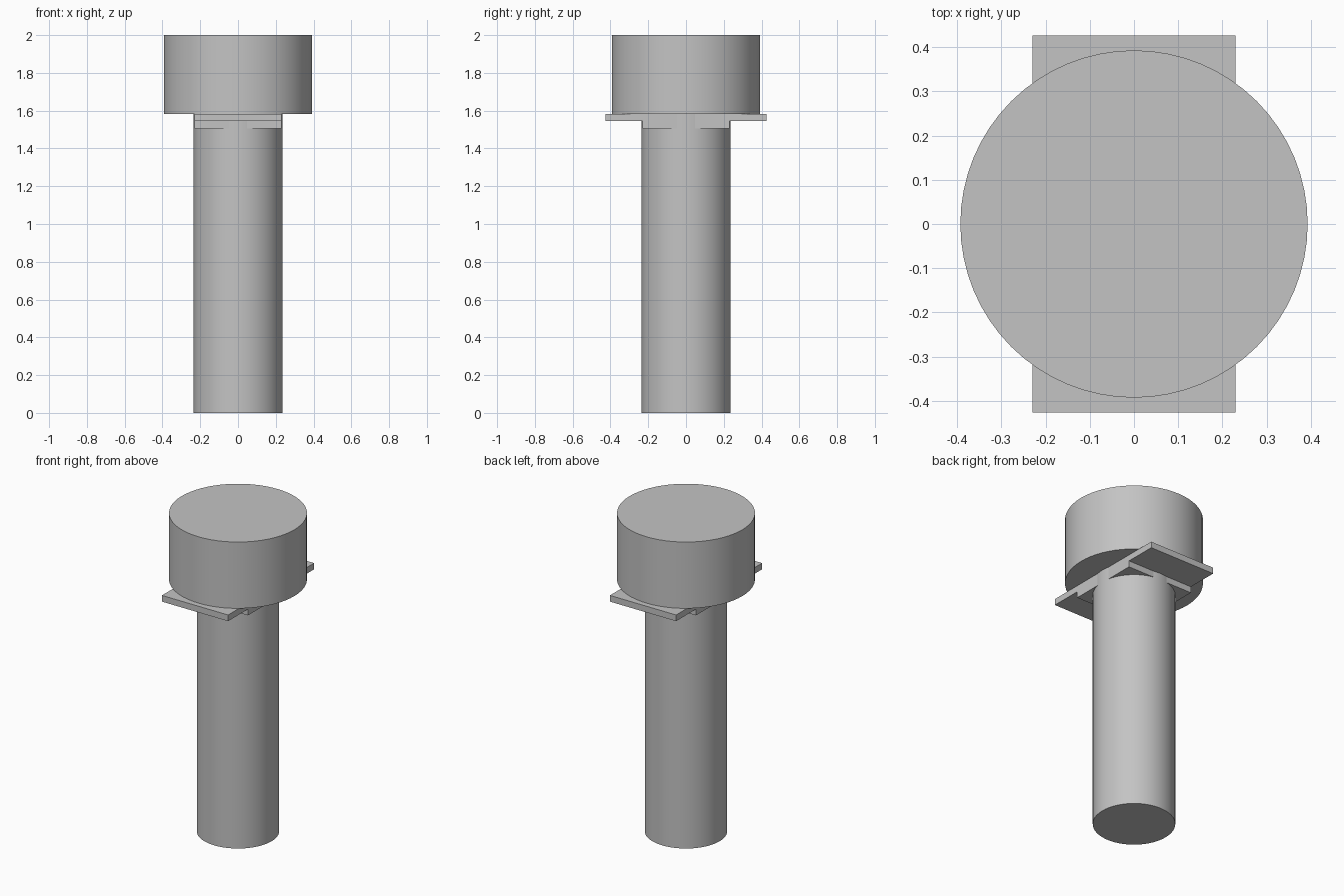
import bpy
import bmesh
import math
from mathutils import Matrix, Vector

cube = bpy.data.objects.get("Cube")
if cube:
    bpy.data.objects.remove(cube, do_unlink=True)

# Single plain grey finish
grey = bpy.data.materials.new("plain_grey")
grey.use_nodes = True
colour = (0.55, 0.55, 0.55, 1)
grey.diffuse_color = colour
grey.node_tree.nodes["Principled BSDF"].inputs["Base Color"].default_value = colour


def add_part(name, bm):
    mesh = bpy.data.meshes.new(name)
    bm.to_mesh(mesh)
    bm.free()
    mesh.materials.append(grey)
    part = bpy.data.objects.new(name, mesh)
    bpy.context.collection.objects.link(part)
    return part


def cylinder(name, radius, bottom, top):
    bm = bmesh.new()
    bmesh.ops.create_cone(
        bm, cap_ends=True, segments=64, radius1=radius, radius2=radius,
        depth=top - bottom,
        matrix=Matrix.Translation((0, 0, (bottom + top) / 2)))
    part = add_part(name, bm)
    bpy.ops.object.select_all(action="DESELECT")
    part.select_set(True)
    bpy.context.view_layer.objects.active = part
    bpy.ops.object.shade_smooth_by_angle(angle=math.radians(30))


def box(name, half_x, half_y, bottom, top):
    bm = bmesh.new()
    bmesh.ops.create_cube(bm, size=2)
    bmesh.ops.scale(bm, verts=bm.verts,
                    vec=Vector((half_x, half_y, (top - bottom) / 2)))
    bmesh.ops.translate(bm, verts=bm.verts, vec=(0, 0, (bottom + top) / 2))
    add_part(name, bm)


# Round shank, wide head, and the square collar with its flange plate
cylinder("shank", 0.235, 0, 1.583)
cylinder("head", 0.393, 1.583, 2)
box("square_collar", 0.23, 0.23, 1.505, 1.544)
box("flange_plate", 0.23, 0.427, 1.544, 1.583)
